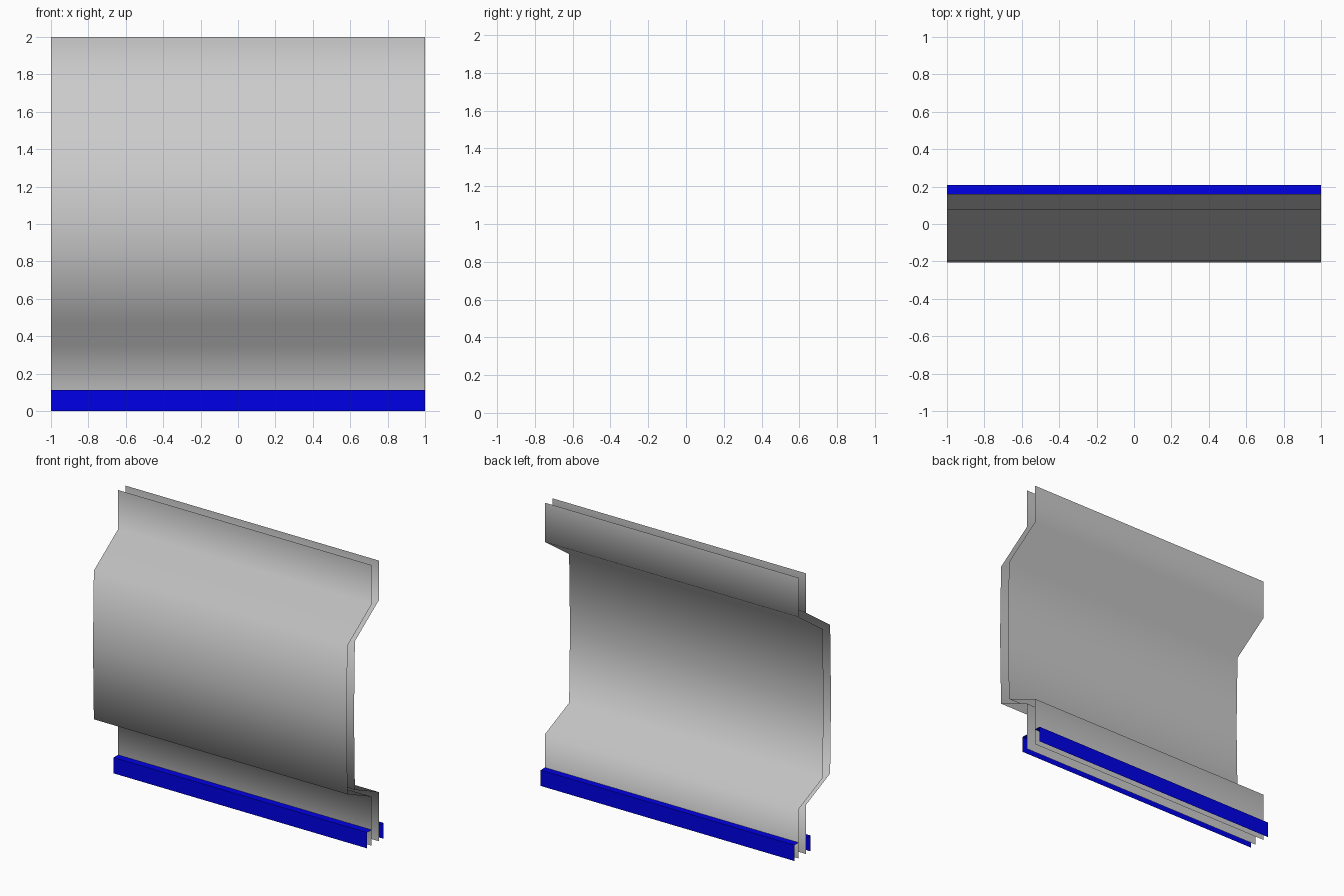
import bpy

if "Cube" in bpy.data.objects:
    bpy.data.objects.remove(bpy.data.objects["Cube"])


def sweep(name, profile, smooth=False, material=None):
    """Open sheet: a (y, z) profile swept along x, without end caps."""
    verts = [(x, y, z) for y, z in profile for x in (-1, 1)]
    faces = [(2 * i, 2 * i + 1, 2 * i + 3, 2 * i + 2) for i in range(len(profile) - 1)]
    mesh = bpy.data.meshes.new(name)
    mesh.from_pydata(verts, [], faces)
    mesh.polygons.foreach_set("use_smooth", [smooth] * len(faces))
    if material:
        mesh.materials.append(material)
    obj = bpy.data.objects.new(name, mesh)
    bpy.context.collection.objects.link(obj)
    return obj


blue = bpy.data.materials.new("trim_blue")
blue.diffuse_color = (0.0, 0.0, 0.8, 1)
blue.use_nodes = True
blue.node_tree.nodes["Principled BSDF"].inputs["Base Color"].default_value = blue.diffuse_color

# Wall skins: (y, z) from bottom to top, the middle bulging to the front
front = [(0.077, 0), (0.077, 0.35), (-0.195, 0.47), (-0.205, 1.0),
         (-0.195, 1.53), (0.077, 1.72), (0.077, 2)]
back = [(y + 0.083, z) for y, z in front]
sweep("front_wall_skin", front, smooth=True)
sweep("back_wall_skin", back[::-1], smooth=True)

# Baseboards: outer face and top ledge, open underneath
sweep("front_baseboard", [(0.027, 0), (0.027, 0.113), (0.077, 0.113)], material=blue)
sweep("back_baseboard", [(0.16, 0.113), (0.208, 0.113), (0.208, 0)], material=blue)
